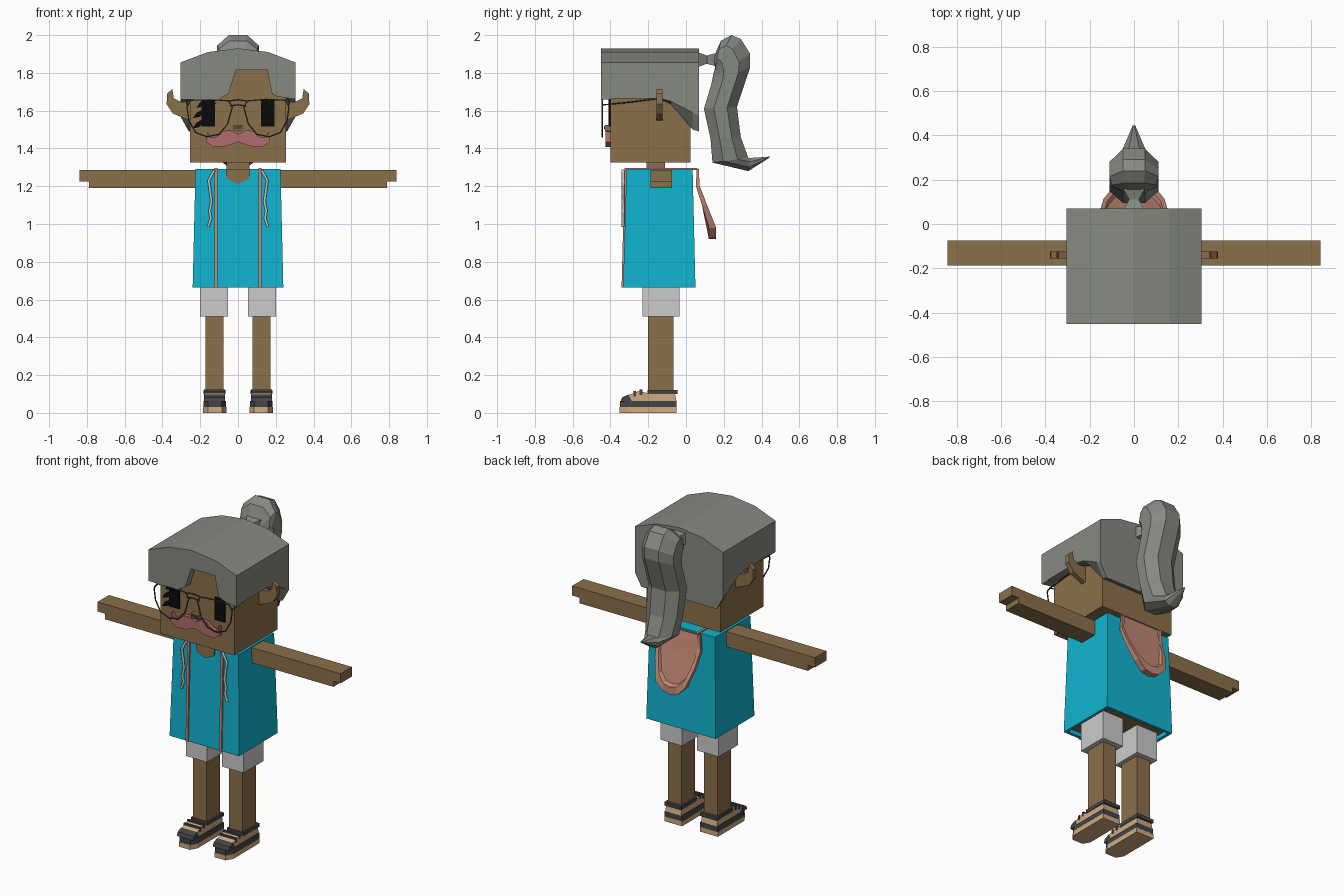
import bpy, bmesh

if "Cube" in bpy.data.objects:
    bpy.data.objects.remove(bpy.data.objects["Cube"])


def colour(name, r, g, b):
    m = bpy.data.materials.new(name)
    m.use_nodes = True
    m.diffuse_color = (r, g, b, 1)
    bsdf = next(n for n in m.node_tree.nodes if n.type == 'BSDF_PRINCIPLED')
    bsdf.inputs["Base Color"].default_value = (r, g, b, 1)
    bsdf.inputs["Roughness"].default_value = 0.9
    return m


GREY = colour("hair grey", .24, .255, .22)
SKIN = colour("skin brown", .26, .16, .07)
CYAN = colour("shirt cyan", .005, .46, .63)
PALE = colour("pale grey", .6, .6, .6)
PINK = colour("lining pink", .55, .25, .18)
ROSE = colour("moustache rose", .44, .15, .15)
DARK = colour("charcoal", .055, .058, .062)
TAN = colour("shoe tan", .63, .40, .22)
BLACK = colour("black", .003, .003, .003)


def loft(name, rings, mat, caps=(True, True), closed=True):
    """Skin a list of rings that have equal point counts."""
    bm = bmesh.new()
    rows = [[bm.verts.new(p) for p in ring] for ring in rings]
    n = len(rows[0])
    for a, b in zip(rows, rows[1:]):
        for i in range(n if closed else n - 1):
            j = (i + 1) % n
            bm.faces.new((a[i], a[j], b[j], b[i]))
    if caps[0]:
        bm.faces.new(rows[0])
    if caps[1]:
        bm.faces.new(rows[-1])
    bmesh.ops.recalc_face_normals(bm, faces=bm.faces)
    me = bpy.data.meshes.new(name)
    bm.to_mesh(me)
    bm.free()
    me.materials.append(mat)
    ob = bpy.data.objects.new(name, me)
    bpy.context.collection.objects.link(ob)
    return ob


def prism(name, pts, axis, lo, hi, mat):
    """Extrude a 2D outline along an axis."""
    def at(d):
        return [{"x": (d, a, b), "y": (a, d, b), "z": (a, b, d)}[axis] for a, b in pts]
    return loft(name, [at(lo), at(hi)], mat)


def rect(x0, x1, y0, y1):
    return [(x0, y0), (x1, y0), (x1, y1), (x0, y1)]


def box(name, x, y, z, mat):
    return prism(name, rect(*x, *y), "z", *z, mat)


def wire(name, pts, mat, radius, cyclic=False):
    cu = bpy.data.curves.new(name, 'CURVE')
    cu.dimensions = '3D'
    cu.bevel_depth = radius
    cu.bevel_resolution = 1
    cu.use_fill_caps = True
    sp = cu.splines.new('POLY')
    sp.points.add(len(pts) - 1)
    for p, co in zip(sp.points, pts):
        p.co = (*co, 1)
    sp.use_cyclic_u = cyclic
    cu.materials.append(mat)
    bpy.context.collection.objects.link(bpy.data.objects.new(name, cu))


def span(s, a, b):
    return sorted((s * a, s * b))


# Head, neck and nose
box("head", (-.255, .255), (-.4, .025), (1.325, 1.82), SKIN)
box("neck", (-.06, .06), (-.21, -.11), (1.2, 1.34), SKIN)
box("nose", (-.025, .025), (-.43, -.39), (1.495, 1.525), SKIN)
box("nose_shadow", (-.018, .018), (-.434, -.43), (1.502, 1.518), DARK)

# Hair cap: arched block, fringe with a gap, tapered nape
arch = [(.305, 1.855), (.16, 1.91), (0, 1.93), (-.16, 1.91), (-.305, 1.855)]
prism("hair_cap", [(-.305, 1.67), (.305, 1.67)] + arch, "y", -.395, .07, GREY)
fringe = [(-.305, 1.66), (-.1, 1.66), (-.05, 1.69), (-.01, 1.815),
          (.155, 1.815), (.18, 1.69), (.21, 1.675), (.305, 1.66)]
prism("hair_fringe", fringe + arch, "y", -.45, -.395, GREY)
nape_out = [(-.395, 1.7), (-.395, 1.665), (-.15, 1.665), (-.08, 1.65), (.035, 1.59), (.07, 1.57), (.07, 1.7)]
nape_in = [(-.395, 1.7), (-.395, 1.665), (-.15, 1.665), (-.08, 1.635), (.035, 1.5), (.07, 1.49), (.07, 1.7)]
loft("hair_nape", [[(x, y, z) for y, z in prof] for x, prof in
     ((-.305, nape_out), (-.26, nape_in), (.26, nape_in), (.305, nape_out))], GREY)

# Ponytail: eight-sided rings, each from inner point to outer point plus half width
tail = [((.155, 1.83), (.145, 1.88), .05), ((.153, 1.825), (.185, 1.97), .1),
        ((.151, 1.815), (.24, 2.0), .11), ((.146, 1.8), (.29, 1.98), .11),
        ((.14, 1.77), (.34, 1.9), .11), ((.134, 1.74), (.34, 1.83), .11),
        ((.095, 1.61), (.27, 1.62), .11), ((.13, 1.45), (.29, 1.46), .105),
        ((.14, 1.325), (.33, 1.35), .09), ((.33, 1.28), (.345, 1.35), .05),
        ((.44, 1.35), (.445, 1.357), .006)]
octagon = [(0, -.45), (.3, -1), (.7, -1), (1, -.45), (1, .45), (.7, 1), (.3, 1), (0, .45)]
loft("ponytail", [[(w * k, a[0] + t * (b[0] - a[0]), a[1] + t * (b[1] - a[1]))
                   for t, k in octagon] for a, b, w in tail], GREY)
loft("ponytail_tie", [[(x, y, z) for x, z in rect(-w, w, 1.87 - h, 1.87 + h)]
     for y, w, h in ((.06, .05, .04), (.11, .022, .022), (.16, .05, .035))], GREY)

# Moustache
half = [(.04, 1.495), (.08, 1.493), (.115, 1.462), (.145, 1.457), (.162, 1.49),
        (.17, 1.435), (.13, 1.407), (.06, 1.412)]
prism("moustache", [(0, 1.475)] + half + [(0, 1.435)] + [(-x, z) for x, z in reversed(half)],
      "y", -.425, -.395, ROSE)

# Slashes across the right eye
for i, (x0, z0, x1, z1) in enumerate(((-.22, 1.615, -.085, 1.668), (-.238, 1.56, -.11, 1.645),
                                      (-.24, 1.505, -.12, 1.6))):
    prism(f"eye_slash_{i}", [(x0, z0), (x0 + .035, z0 + .008), (x1, z1), (x0 + .02, z0 + .03)],
          "y", -.409, -.4, BLACK)

# Torso: hollow tapered shirt over the body
shirt = [((-.225, .225, -.315, .035), 1.29), ((-.24, .24, -.333, .05), .665),
         ((-.222, .222, -.315, .032), .665), ((-.222, .222, -.315, .032), .7)]
loft("shirt", [[(x, y, z) for x, y in rect(*r)] for r, z in shirt], CYAN)
box("body", (-.22, .22), (-.313, .03), (.69, .71), SKIN)
prism("neck_opening", [(-.065, 1.291), (-.06, 1.24), (0, 1.21), (.06, 1.24), (.065, 1.291)],
      "y", -.324, -.312, SKIN)

# Hood hanging behind the shoulders
side = [(.145, 1.292), (.15, 1.2), (.138, 1.1), (.1, .98), (.05, .93)]
rim = side + [(0, .92)] + [(-x, z) for x, z in reversed(side)]


def hood_ring(scale, push):
    ring = []
    for x, z in rim:
        z2 = 1.292 - (1.292 - z) * scale
        y = min(.16, .068 + max(0, 1.21 - z2) * .4)
        ring.append((x * scale, y - push * (.012 + .08 * (1.292 - z2)), z2))
    return ring


loft("hood", [hood_ring(1, 1), hood_ring(1, 0), hood_ring(.87, 0), hood_ring(.84, .6)], PINK)

for s, tag in ((1, "left"), (-1, "right")):
    # Eyes, ears and glasses
    box(f"{tag}_eye", span(s, .122, .192), (-.407, -.4), (1.515, 1.657), BLACK)
    ear = [(.25, 1.65), (.3, 1.645), (.34, 1.665), (.348, 1.715), (.375, 1.69),
           (.378, 1.635), (.345, 1.585), (.25, 1.545)]
    prism(f"{tag}_ear", [(s * x, z) for x, z in ear], "y", -.155, -.125, SKIN)
    lens = [(.03, 1.62), (.05, 1.652), (.15, 1.66), (.25, 1.655), (.27, 1.62), (.26, 1.55),
            (.225, 1.485), (.165, 1.462), (.1, 1.475), (.055, 1.53)]
    wire(f"{tag}_glasses_rim", [(s * x, -.443, z) for x, z in lens], DARK, .004, True)
    wire(f"{tag}_glasses_temple", [(s * .268, -.443, 1.63), (s * .272, -.3, 1.645),
                                   (s * .26, -.14, 1.665)], DARK, .004)

    # Arm with a stepped hand
    hand = [(.2, 1.285), (.84, 1.285), (.84, 1.225), (.79, 1.225), (.79, 1.19), (.2, 1.19)]
    prism(f"{tag}_arm", [(s * x, z) for x, z in hand], "y", -.187, -.075, SKIN)

    # Shirt trim and drawstring
    x0, x1 = span(s, .108, .124)
    loft(f"{tag}_front_trim", [[(x, y, z) for x, y in rect(x0, x1, f, f + .02)]
         for f, z in ((-.325, 1.297), (-.341, .665))], PINK)
    box(f"{tag}_shoulder_trim", (x0, x1), (-.32, .06), (1.285, 1.297), PINK)
    cord = [(.125, 1.285), (.155, 1.23), (.147, 1.17), (.14, 1.12), (.15, 1.07), (.143, 1.03), (.158, .985)]
    wire(f"{tag}_drawstring", [(s * x, -.333, z) for x, z in cord], PALE, .008)

    # Shorts and leg
    box(f"{tag}_short", span(s, .052, .2), (-.23, -.035), (.51, .7), PALE)
    box(f"{tag}_leg", span(s, .077, .172), (-.2, -.066), (.09, .52), SKIN)

    # Shoe: layered sole, upper, toe cap, collar and straps
    outline = [(.062, -.05), (.062, -.31), (.085, -.352), (.16, -.352), (.185, -.31), (.185, -.05)]
    outline = [(s * x, y) for x, y in outline]
    prism(f"{tag}_sole", outline, "z", 0, .03, TAN)
    mid = [(s * .1235 + (x - s * .1235) * .97, y * .99) for x, y in outline]
    prism(f"{tag}_sole_band", mid, "z", .03, .062, DARK)
    upper = [(-.34, .06), (-.33, .085), (-.25, .115), (-.19, .102), (-.06, .112), (-.05, .06)]
    prism(f"{tag}_shoe_upper", upper, "x", *span(s, .07, .178), TAN)
    toe = [(-.347, .06), (-.338, .082), (-.305, .097), (-.285, .06)]
    prism(f"{tag}_toe_cap", toe, "x", *span(s, .068, .18), DARK)
    box(f"{tag}_shoe_collar", span(s, .066, .182), (-.205, -.046), (.1, .122), DARK)
    for i, (y, z) in enumerate(((-.272, .11), (-.238, .118))):
        box(f"{tag}_strap_{i}", span(s, .068, .18), (y - .007, y + .007), (z - .022, z + .005), DARK)

# Glasses bridge, upper and lower bars
for i, z in enumerate((1.652, 1.625)):
    wire(f"glasses_bridge_{i}", [(-.045, -.443, z), (0, -.443, z + .006), (.045, -.443, z)], DARK, .004)
